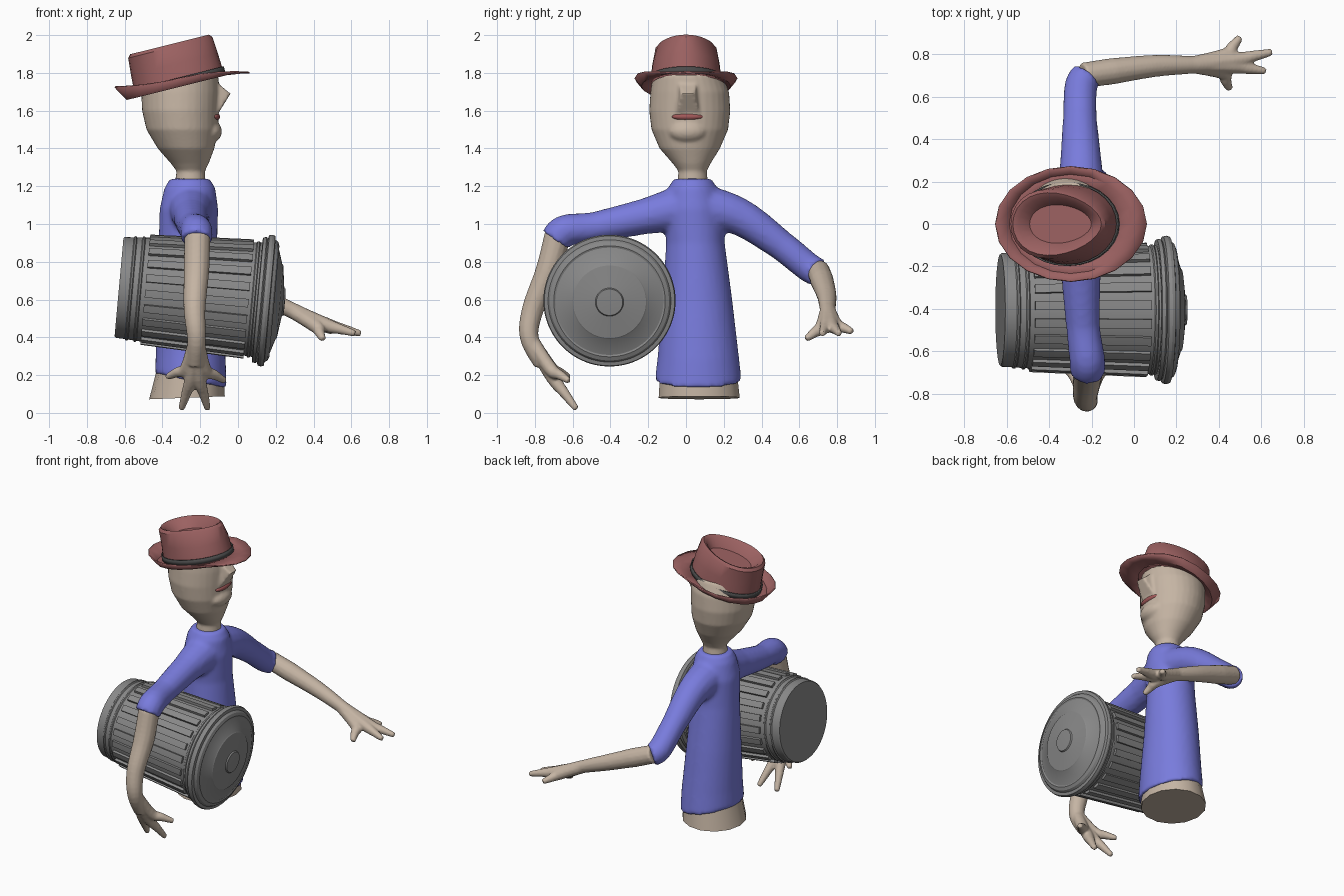
import bpy, bmesh, math
from mathutils import Vector, Matrix

if "Cube" in bpy.data.objects:
    bpy.data.objects.remove(bpy.data.objects["Cube"])


def material(name, r, g, b):
    m = bpy.data.materials.new(name)
    m.use_nodes = True
    m.diffuse_color = (r, g, b, 1)
    bsdf = next(n for n in m.node_tree.nodes if n.type == 'BSDF_PRINCIPLED')
    bsdf.inputs["Base Color"].default_value = (r, g, b, 1)
    bsdf.inputs["Roughness"].default_value = 0.7
    return m


SKIN = material("warm skin", 0.56, 0.46, 0.37)
BLUE = material("shirt blue", 0.19, 0.2, 0.72)
FELT = material("hat red", 0.33, 0.12, 0.12)
DARK = material("band grey", 0.07, 0.07, 0.07)
METAL = material("can grey", 0.25, 0.25, 0.25)
LIP = material("mouth red", 0.36, 0.1, 0.1)


def rings_mesh(bm, rings, caps=True):
    """Bridge equal-sized rings of points, optionally capping both ends."""
    loops = [[bm.verts.new(p) for p in ring] for ring in rings]
    n = len(loops[0])
    faces = []
    for a, b in zip(loops, loops[1:]):
        for i in range(n):
            j = (i + 1) % n
            faces.append(bm.faces.new((a[i], a[j], b[j], b[i])))
    if caps:
        bm.faces.new(loops[0][::-1])
        bm.faces.new(loops[-1])
    return faces


def ellipse(cx, cy, z, rx, ry, n=32, tilt=0):
    angles = [2 * math.pi * i / n for i in range(n)]
    return [Vector((cx + rx * math.cos(a), cy + ry * math.sin(a),
                    z + tilt * rx * math.cos(a))) for a in angles]


def tube(bm, points, radii, n=14, steps=5):
    """Round limb along a smooth path with changing radius."""
    pts = [Vector(p) for p in points]
    path, size = [], []
    for i in range(len(pts) - 1):
        p0, p1, p2 = pts[max(i - 1, 0)], pts[i], pts[i + 1]
        p3 = pts[min(i + 2, len(pts) - 1)]
        for k in range(steps):
            t = k / steps
            path.append(0.5 * (2 * p1 + (p2 - p0) * t + (2 * p0 - 5 * p1 + 4 * p2 - p3) * t ** 2
                               + (3 * p1 - p0 - 3 * p2 + p3) * t ** 3))
            size.append(radii[i] * (1 - t) + radii[i + 1] * t)
    path.append(pts[-1])
    size.append(radii[-1])
    rings, u = [], None
    for i, p in enumerate(path):
        d = (path[min(i + 1, len(path) - 1)] - path[max(i - 1, 0)]).normalized()
        u = d.orthogonal() if u is None else u - d * u.dot(d)
        u.normalize()
        v = d.cross(u)
        rings.append([p + size[i] * (u * math.cos(a) + v * math.sin(a))
                      for a in (2 * math.pi * k / n for k in range(n))])
    rings_mesh(bm, rings)


def ball(bm, centre, scale):
    bmesh.ops.create_uvsphere(bm, u_segments=24, v_segments=14, radius=1,
                              matrix=Matrix.Translation(centre) @ Matrix.Diagonal((*scale, 1)))


def finish(name, bm, mat, angle=40, voxel=0, smooth=4):
    bmesh.ops.recalc_face_normals(bm, faces=bm.faces[:])
    mesh = bpy.data.meshes.new(name)
    bm.to_mesh(mesh)
    bm.free()
    ob = bpy.data.objects.new(name, mesh)
    bpy.context.collection.objects.link(ob)
    mesh.materials.append(mat)
    bpy.ops.object.select_all(action='DESELECT')
    ob.select_set(True)
    bpy.context.view_layer.objects.active = ob
    bpy.ops.object.shade_smooth_by_angle(angle=math.radians(angle))
    if voxel:  # fuse overlapping volumes into one soft surface
        r = ob.modifiers.new("fuse", 'REMESH')
        r.mode, r.voxel_size, r.use_smooth_shade = 'VOXEL', voxel, True
        s = ob.modifiers.new("soften", 'SMOOTH')
        s.factor, s.iterations = 0.5, smooth
    return ob


# Shirt: torso and both sleeves fused
bm = bmesh.new()
rings_mesh(bm, [ellipse(*r[:5], tilt=r[5]) for r in (
    (-0.25, 0.065, 0.17, 0.19, 0.23, -0.2), (-0.25, 0.065, 0.3, 0.185, 0.215, -0.1),
    (-0.26, 0.06, 0.6, 0.17, 0.185, 0), (-0.265, 0.05, 0.9, 0.155, 0.155, 0),
    (-0.26, 0.04, 1.08, 0.155, 0.16, 0), (-0.255, 0.035, 1.19, 0.135, 0.13, 0),
    (-0.255, 0.035, 1.24, 0.105, 0.1, 0))])
tube(bm, [(-0.25, 0, 1.09), (-0.25, -0.22, 1.04), (-0.24, -0.48, 0.985),
          (-0.22, -0.64, 0.965), (-0.22, -0.69, 0.915)], [0.13, 0.095, 0.08, 0.085, 0.085])
tube(bm, [(-0.25, 0.07, 1.09), (-0.25, 0.28, 1.04), (-0.255, 0.5, 0.89),
          (-0.25, 0.65, 0.77), (-0.22, 0.7, 0.745)], [0.13, 0.1, 0.08, 0.078, 0.075])
finish("shirt", bm, BLUE, voxel=0.014, smooth=5)

# Hips below the shirt hem
bm = bmesh.new()
rings_mesh(bm, [ellipse(-0.27, 0.07, 0.08, 0.2, 0.22, 14, 0.04),
                ellipse(-0.25, 0.065, 0.25, 0.175, 0.205, 14)])
finish("hips", bm, SKIN)


def forearm(name, path, radii, palm, tips):
    bm = bmesh.new()
    tube(bm, path + [palm], radii + [0.045])
    wrist, palm = Vector(path[-1]), Vector(palm)
    for tip in map(Vector, tips):
        tube(bm, [wrist, palm.lerp(tip, 0.3), palm.lerp(tip, 0.65), tip],
             [0.04, 0.037, 0.027, 0.016], 10, 4)
    finish(name, bm, SKIN, voxel=0.008, smooth=3)


forearm("right_forearm",
        [(-0.215, -0.68, 0.94), (-0.22, -0.73, 0.75), (-0.23, -0.81, 0.55), (-0.22, -0.83, 0.4)],
        [0.07, 0.068, 0.058, 0.05], (-0.225, -0.76, 0.26),
        [(-0.375, -0.62, 0.19), (-0.3, -0.58, 0.02), (-0.16, -0.58, 0.02), (-0.07, -0.62, 0.17)])
forearm("left_forearm",
        [(-0.24, 0.7, 0.755), (-0.1, 0.72, 0.7), (0.1, 0.745, 0.62), (0.27, 0.75, 0.55)],
        [0.06, 0.062, 0.052, 0.042], (0.4, 0.755, 0.485),
        [(0.45, 0.635, 0.39), (0.62, 0.72, 0.42), (0.65, 0.81, 0.42), (0.5, 0.88, 0.43)])

# Head, neck, wedge nose and chin
bm = bmesh.new()
rings_mesh(bm, [ellipse(*r) for r in (
    (-0.255, 0.035, 1.18, 0.085, 0.085), (-0.25, 0.035, 1.28, 0.075, 0.075),
    (-0.255, 0.03, 1.32, 0.1, 0.1), (-0.275, 0.02, 1.4, 0.15, 0.16),
    (-0.295, 0.02, 1.5, 0.19, 0.203), (-0.305, 0.02, 1.6, 0.203, 0.215),
    (-0.305, 0.02, 1.7, 0.207, 0.208), (-0.3, 0.01, 1.79, 0.195, 0.185))])
rings_mesh(bm, [[Vector((x, 0.01 + w * s, z)) for x, z, s in
                 ((-0.2, 1.76, 1), (-0.12, 1.755, 0.8), (-0.04, 1.69, 0.6),
                  (-0.105, 1.585, 1), (-0.2, 1.585, 1.2))] for w in (-0.06, 0.06)])
ball(bm, (-0.145, 0.01, 1.49), (0.06, 0.1, 0.06))
finish("head", bm, SKIN, voxel=0.01, smooth=3)

bm = bmesh.new()
ball(bm, (-0.125, 0.01, 1.568), (0.03, 0.085, 0.022))
finish("mouth", bm, LIP)

# Tilted hat
HAT = Matrix.Translation((-0.31, 0, 1.74)) @ Matrix.Rotation(math.radians(-14), 4, 'Y')


def hat_part(name, rings, mat, caps, thick):
    bm = bmesh.new()
    rings_mesh(bm, rings, False)
    if caps:
        bmesh.ops.contextual_create(bm, geom=[e for e in bm.edges if e.is_boundary
                                             and e.verts[0].co.z > 0.1])
    bm.transform(HAT)
    ob = finish(name, bm, mat, 35)
    if thick:
        s = ob.modifiers.new("thickness", 'SOLIDIFY')
        s.thickness, s.offset = thick, 0


crown = [ellipse(0, 0, z, rx, ry, 28) for z, rx, ry in (
    (0, 0.243, 0.19), (0.11, 0.237, 0.178), (0.2, 0.23, 0.16),
    (0.217, 0.215, 0.145), (0.205, 0.19, 0.125), (0.15, 0.15, 0.09))]
for ring in crown[2:]:
    for p in ring:
        p.y *= 1 - 0.9 * p.x  # pinch the crown toward the front
hat_part("hat_crown", crown, FELT, True, 0)

brim = [ellipse(0, 0, 0, 0.235, 0.185, 20), ellipse(0.01, 0, -0.01, 0.3, 0.235, 20),
        ellipse(0.02, 0, 0, 0.355, 0.27, 20)]
for p in brim[2]:
    c = (p.x - 0.02) / 0.355
    p.z = 0.03 * (1 - c * c) + (0.07 if c < 0 else -0.03) * c * c
hat_part("hat_brim", brim, FELT, False, 0.008)
hat_part("hat_band", [ellipse(0, 0, z, 0.247, 0.194, 28) for z in (0, 0.035)], DARK, False, 0.008)

# Metal bin lying on its side under the arm
AXIS = Vector((0.996, 0, -0.09))
BIN = Matrix.Translation((-0.63, -0.405, 0.665)) @ AXIS.to_track_quat('Z', 'Y').to_matrix().to_4x4()
SEG = 88


def turned(profile):
    bm = bmesh.new()
    return bm, rings_mesh(bm, [ellipse(0, 0, z, r, r, SEG) for r, z in profile])


bm, faces = turned([(0.262, 0), (0.268, 0.008), (0.27, 0.055), (0.277, 0.06), (0.277, 0.068),
                    (0.271, 0.073), (0.273, 0.1), (0.28, 0.105), (0.28, 0.113), (0.274, 0.118),
                    (0.276, 0.14), (0.3, 0.69), (0.302, 0.705), (0.309, 0.71), (0.309, 0.72),
                    (0.303, 0.725), (0.31, 0.78)])
# Raised ribs around the long middle band
long_band = [f for f in faces if f.calc_area() > 0.005]
ribs = [f for i, f in enumerate(long_band) if i % 4 < 2]
out = bmesh.ops.extrude_face_region(bm, geom=ribs)
bmesh.ops.delete(bm, geom=ribs, context='FACES_ONLY')
for v in out["geom"]:
    if isinstance(v, bmesh.types.BMVert):
        v.co += Vector((v.co.x, v.co.y, 0)).normalized() * 0.017
bm.transform(BIN)
finish("bin_body", bm, METAL, 30)

bm, faces = turned([(0.318, 0.735), (0.332, 0.738), (0.335, 0.755), (0.328, 0.762), (0.346, 0.768),
                    (0.35, 0.785), (0.345, 0.8), (0.325, 0.803), (0.315, 0.818), (0.295, 0.826),
                    (0.285, 0.823), (0.2, 0.85), (0.193, 0.856), (0.075, 0.872),
                    (0.07, 0.88), (0.03, 0.882)])
bm.transform(BIN)
finish("bin_lid", bm, METAL, 25)
